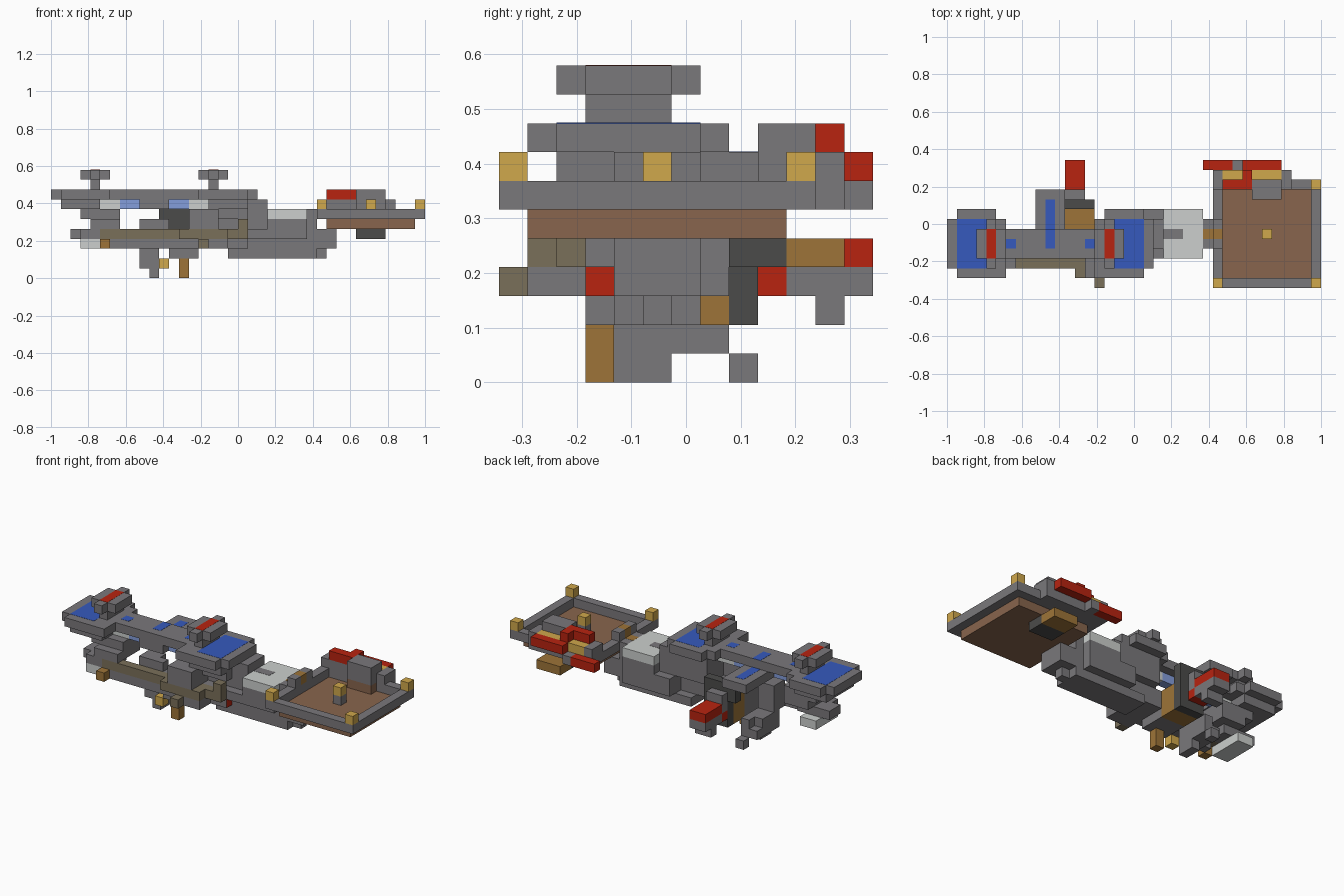
import bpy
import bmesh

UNIT = 2 / 38          # edge of one building block
WIDE, DEEP = 38, 13    # footprint in blocks
THIN = 0.02            # thickness of painted plates, in blocks

default = bpy.data.objects.get("Cube")
if default:
    bpy.data.objects.remove(default, do_unlink=True)


def linear(value):
    value /= 255
    return value / 12.92 if value <= 0.04045 else ((value + 0.055) / 1.055) ** 2.4


def material(name, red, green, blue):
    mat = bpy.data.materials.new(name)
    colour = (linear(red), linear(green), linear(blue), 1)
    mat.use_nodes = True
    mat.diffuse_color = colour
    shader = next(n for n in mat.node_tree.nodes if n.type == "BSDF_PRINCIPLED")
    shader.inputs["Base Color"].default_value = colour
    return mat


grey = material("hull grey", 122, 120, 123)
dark = material("dark grey", 75, 75, 74)
light = material("light grey", 204, 207, 205)
red = material("red", 184, 35, 16)
blue = material("blue", 54, 90, 190)
pale_blue = material("pale blue", 132, 158, 219)
gold = material("gold", 208, 168, 76)
bronze = material("bronze", 157, 116, 56)
brown = material("deck brown", 136, 101, 77)
olive = material("olive", 122, 112, 90)


def box(name, mat, x, y, z):
    """Block given by its (start, end) extents along each axis, in blocks."""
    mesh = bpy.data.meshes.new(name)
    bm = bmesh.new()
    bmesh.ops.create_cube(bm, size=1)
    for v in bm.verts:
        v.co.x = (x[v.co.x > 0] - WIDE / 2) * UNIT
        v.co.y = (y[v.co.y > 0] - DEEP / 2) * UNIT
        v.co.z = z[v.co.z > 0] * UNIT
    bm.to_mesh(mesh)
    bm.free()
    mesh.materials.append(mat)
    obj = bpy.data.objects.new(name, mesh)
    bpy.context.scene.collection.objects.link(obj)


def top_plate(name, mat, x, y, height):
    """Painted panel lying on a surface."""
    box(name, mat, x, y, (height, height + THIN))


# Two landing pads with small towers, mirrored about the bridge middle
for side in ("right", "left"):
    def span(a, b):
        return (a, b) if side == "right" else (21 - b, 21 - a)

    def pad(part, mat, x, y, z):
        box(f"{side}_{part}", mat, span(*x), y, z)

    pad("pad_middle", grey, (0, 6), (2, 7), (8, 9))
    pad("pad_front", grey, (1, 6), (1, 2), (8, 9))
    pad("pad_back", grey, (1, 5), (7, 8), (8, 9))
    pad("pad_base", grey, (1, 5), (2, 7), (7, 8))
    pad("pad_paint", blue, (1, 4), (2, 7), (9, 9 + THIN))
    pad("tower_stem", grey, (4, 5), (3, 6), (9, 10))
    pad("tower_head", grey, (3, 6), (3, 6), (10, 11))
    pad("tower_cross", grey, (4, 5), (2, 7), (10, 11))
    pad("tower_stripe", red, (4, 5), (3, 6), (11, 11 + THIN))
    pad("bridge_mark", blue, (6, 7), (4, 5), (9, 9 + THIN))
    pad("bridge_lamp", light, (5, 7), (4, 5), (7, 8))
    pad("bridge_window", pale_blue, (7, 9), (4, 5), (7, 8))

# Bridge and rear wing
box("bridge", grey, (6, 15), (3, 6), (8, 9))
box("bridge_core", grey, (9, 12), (3, 6), (7, 8))
box("rear_wing", grey, (9, 12), (6, 10), (7, 8))
top_plate("bridge_stripe", blue, (10, 11), (4, 6), 9)
top_plate("wing_stripe", blue, (10, 11), (6, 9), 8)

# Pillars under the pads
box("right_pillar_upper", grey, (3, 7), (3, 6), (6, 7))
box("right_pillar_lower", grey, (4, 7), (2, 6), (5, 6))
box("right_pod", grey, (2, 6), (3, 5), (4, 5))
box("right_pod_cross", grey, (3, 5), (2, 5), (4, 5))
box("right_pod_lamp", light, (3, 5), (2, 6), (3, 4))
box("left_pillar", grey, (14, 17), (1, 4), (5, 7))
box("left_pillar_back", grey, (16, 19), (4, 7), (5, 7))
box("left_pillar_link", grey, (17, 20), (3, 6), (6, 7))

# Lower keel with armoured front
box("armour", olive, (5, 20), (2, 3), (4, 5))
box("armour_left", olive, (13, 18), (1, 2), (4, 5))
box("armour_peg", olive, (19, 20), (2, 3), (5, 6))
box("armour_hook", bronze, (5, 6), (1, 2), (3, 4))
box("armour_barrel", olive, (15, 16), (0, 1), (3, 4))
box("armour_underside", grey, (6, 15), (2, 3), (3, 4))
box("barrel_mount", grey, (15, 18), (1, 3), (3, 4))
box("keel", grey, (12, 20), (3, 6), (3, 5))
box("keel_light", red, (20, 20 + THIN), (3, 4), (3, 4))

# Hanging claws
box("claw_hip", grey, (9, 11), (3, 5), (3, 6))
box("claw_hip_side", grey, (11, 12), (3, 4), (5, 6))
box("claw_root", grey, (12, 15), (3, 6), (2, 3))
box("claw_arm", grey, (9, 11), (4, 8), (1, 2))
box("claw_wrist", grey, (9, 11), (4, 7), (2, 3))
box("claw_front_tip", grey, (10, 11), (4, 6), (0, 1))
box("claw_back_tip", grey, (10, 11), (8, 9), (0, 1))
box("claw_back_joint", grey, (10, 11), (7, 8), (2, 3))
box("claw_jewel", gold, (11, 12), (3, 4), (1, 2))
box("claw_post", bronze, (13, 14), (3, 4), (0, 2))

# Rear engine and red arm
box("engine_block", bronze, (12, 15), (6, 8), (2, 5))
box("engine_plate", dark, (12, 15), (8, 9), (2, 7))
box("engine_vent", dark, (11, 12), (8, 9), (5, 7))
box("arm_root", grey, (12, 14), (9, 10), (4, 6))
box("arm_root_light", red, (12, 14), (9, 10), (3, 4))
box("arm_shell", red, (12, 14), (10, 13), (4, 5))
box("arm_underside", grey, (12, 14), (10, 13), (3, 4))
box("arm_foot", grey, (12, 14), (11, 12), (2, 3))

# Main hull between pads and deck, stepped in towards both ends
box("hull_rib", grey, (27, 28), (5, 6), (2, 3))
box("hull_keel", grey, (18, 27), (4, 7), (2, 3))
box("hull_spine", grey, (20, 29), (4, 7), (3, 5))
box("hull_lower", grey, (20, 26), (7, 8), (3, 4))
box("hull_middle", grey, (20, 26), (3, 8), (4, 5))
box("hull_upper", grey, (22, 26), (3, 8), (5, 6))
box("hull_nose", grey, (26, 27), (4, 7), (5, 6))
box("hull_shoulder", grey, (19, 22), (4, 7), (5, 8))
box("hull_canopy", light, (22, 26), (3, 8), (6, 7))
top_plate("canopy_stripe", grey, (22, 24), (5, 6), 7)
box("deck_link", grey, (26, 27), (4, 7), (6, 7))
top_plate("deck_link_plate", bronze, (26, 27), (5, 6), 7)
box("deck_gate_front", grey, (27, 28), (4, 5), (7, 8))
box("deck_gate_middle", bronze, (27, 28), (5, 6), (7, 8))
box("deck_gate_back", grey, (27, 28), (6, 7), (7, 8))

# Open deck with rim and corner beacons
box("deck_floor", brown, (28, 37), (1, 10), (5, 6))
for name, y in (("front", (0, 1)), ("back", (10, 11))):
    box(f"deck_rim_{name}", grey, (27, 38), y, (6, 7))
for name, x in (("inner", (27, 28)), ("outer", (37, 38))):
    box(f"deck_rim_{name}", grey, x, (1, 10), (6, 7))
    box(f"front_beacon_{name}", gold, x, (0, 1), (7, 8))
box("back_beacon", gold, (37, 38), (10, 11), (7, 8))
box("deck_post", grey, (32, 33), (5, 6), (6, 7))
box("deck_post_beacon", gold, (32, 33), (5, 6), (7, 8))

# Control house behind the deck
box("house_base", grey, (27, 35), (11, 12), (6, 7))
box("house_step", brown, (31, 34), (9, 10), (6, 7))
box("house_wall", grey, (31, 34), (9, 11), (7, 9))
box("house_side", grey, (34, 35), (10, 12), (7, 8))
box("house_corner", grey, (27, 28), (10, 12), (7, 8))
box("house_panel", grey, (28, 31), (10, 11), (7, 8))
box("house_roof", red, (28, 31), (10, 11), (8, 9))
box("house_roof_tail", red, (30, 31), (11, 12), (7, 9))
box("house_trim_inner", gold, (28, 30), (11, 12), (7, 8))
box("house_trim_outer", gold, (31, 34), (11, 12), (7, 8))
box("house_bumper_low", red, (26, 29), (12, 13), (6, 7))
box("house_bumper_joint", grey, (29, 30), (12, 13), (6, 7))
box("house_bumper_high", red, (30, 34), (12, 13), (7, 8))

# Thruster below the deck
box("thruster_core", dark, (31, 34), (8, 10), (4, 5))
box("thruster_nozzle", bronze, (31, 34), (10, 12), (4, 5))
